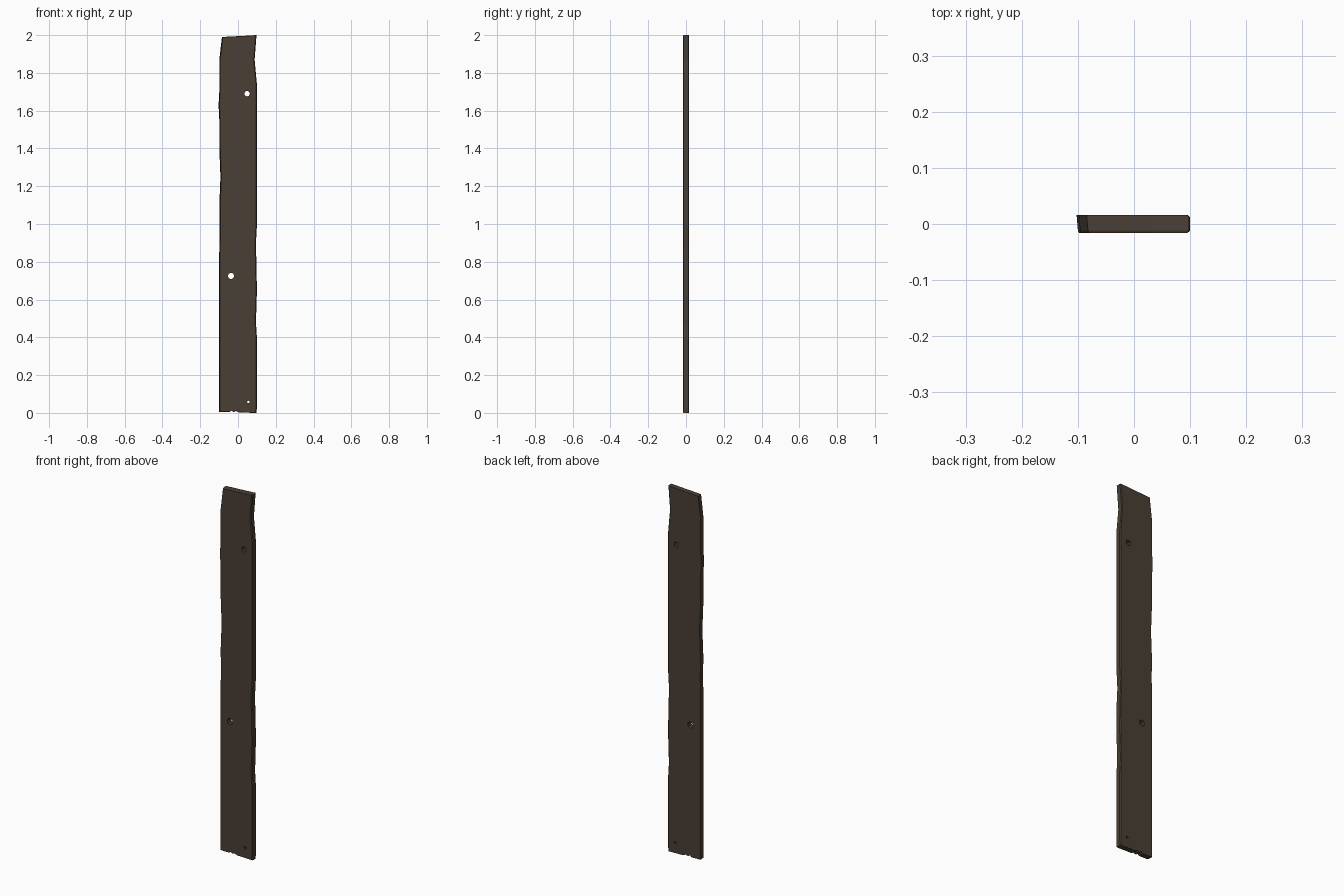
import bpy, bmesh, math

if "Cube" in bpy.data.objects:
    bpy.data.objects.remove(bpy.data.objects["Cube"])

mat = bpy.data.materials.new("dark_wood")
mat.diffuse_color = (0.068, 0.05, 0.035, 1)
mat.use_nodes = True
mat.node_tree.nodes["Principled BSDF"].inputs["Base Color"].default_value = mat.diffuse_color

# Worn plank edges as (x, z) points, bottom to top
right = [(0.098, 0.0), (0.1, 0.03), (0.1, 0.4), (0.095, 0.48), (0.1, 0.64), (0.098, 0.8),
         (0.094, 0.88), (0.1, 0.99), (0.1, 1.3), (0.1, 1.74), (0.088, 1.87), (0.098, 2.0)]
left = [(-0.1, 0.005), (-0.1, 0.72), (-0.099, 0.9), (-0.097, 1.0), (-0.099, 1.1),
        (-0.093, 1.25), (-0.099, 1.4), (-0.099, 1.55), (-0.103, 1.63), (-0.099, 1.7),
        (-0.099, 1.87), (-0.085, 1.99)]
bottom = [(-0.045, 0.004), (-0.035, 0.012), (-0.022, 0.004), (-0.01, 0.01), (0.005, 0.002)]
top = [(0.03, 1.996), (-0.03, 1.993)]

# Plank: four outline rings make chamfered long edges
# each ring: y, right inset, left inset, end inset
rings = [(-0.016, 0.005, 0.005, 0.002), (-0.012, 0, 0.003, 0),
         (0.012, 0, 0.001, 0), (0.016, 0.004, 0, 0)]
bm = bmesh.new()
loops = []
for y, ri, li, ei in rings:
    pts = [(x - ri, z) for x, z in right] + top
    pts += [(x + li, z) for x, z in reversed(left)] + bottom
    loops.append([bm.verts.new((x, y, z + (ei if z < 0.02 else -ei if z > 1.98 else 0)))
                  for x, z in pts])
n = len(loops[0])
for a, b in zip(loops, loops[1:]):
    for i in range(n):
        j = (i + 1) % n
        bm.faces.new((a[i], a[j], b[j], b[i]))
bm.faces.new(loops[0])
bm.faces.new(loops[-1][::-1])
bmesh.ops.recalc_face_normals(bm, faces=bm.faces)
mesh = bpy.data.meshes.new("plank")
bm.to_mesh(mesh)
bm.free()
plank = bpy.data.objects.new("plank", mesh)
bpy.context.collection.objects.link(plank)
mesh.materials.append(mat)

# Knot and nail holes through the board
for x, z, r in [(0.048, 1.69, 0.015), (-0.037, 0.725, 0.017), (0.055, 0.058, 0.007)]:
    bpy.ops.mesh.primitive_cylinder_add(vertices=8, radius=r, depth=0.1,
                                        location=(x, 0, z), rotation=(math.pi / 2, 0, 0))
    cutter = bpy.context.object
    cutter.name = "hole_cutter"
    cutter.hide_render = True
    cutter.hide_set(True)
    cutter.data.materials.append(mat)
    mod = plank.modifiers.new("hole", 'BOOLEAN')
    mod.operation = 'DIFFERENCE'
    mod.solver = 'EXACT'
    mod.object = cutter
